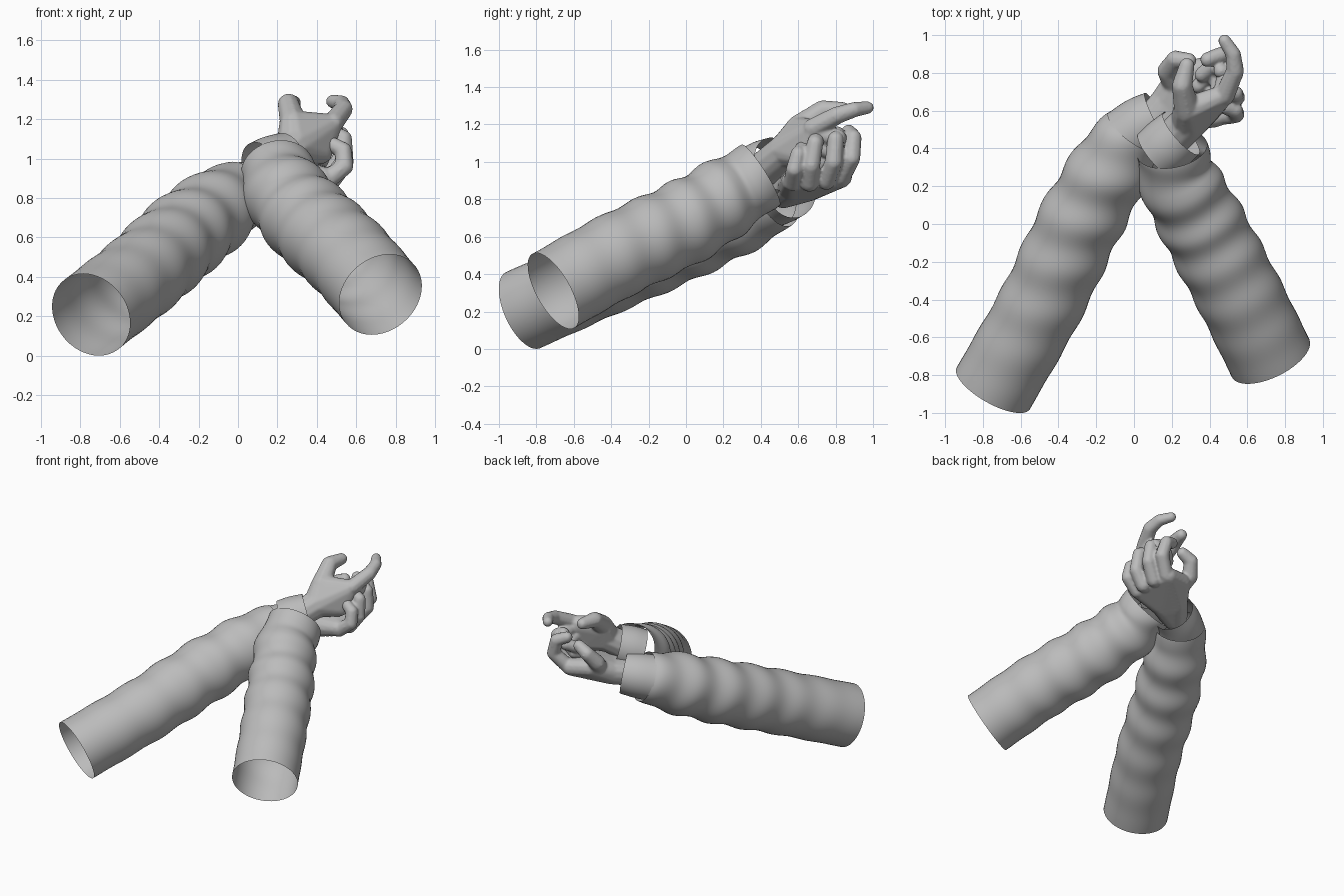
import bpy, bmesh, math
from mathutils import Vector, Matrix

cube = bpy.data.objects.get("Cube")
if cube:
    bpy.data.objects.remove(cube)

GREY = (0.5, 0.5, 0.5, 1)
mat = bpy.data.materials.new("plain grey")
mat.use_nodes = True
mat.diffuse_color = GREY
mat.node_tree.nodes["Principled BSDF"].inputs["Base Color"].default_value = GREY


def finish(bm, name):
    mesh = bpy.data.meshes.new(name)
    bm.to_mesh(mesh)
    bm.free()
    mesh.materials.append(mat)
    obj = bpy.data.objects.new(name, mesh)
    bpy.context.collection.objects.link(obj)
    for poly in mesh.polygons:
        poly.use_smooth = True
    return obj


def spline(knots, steps):
    """Smooth path through knots of (x, y, z, radius)."""
    k = [Vector(p) for p in knots]
    k = [k[0] * 2 - k[1]] + k + [k[-1] * 2 - k[-2]]
    out = []
    for a, b, c, d in zip(k, k[1:], k[2:], k[3:]):
        for i in range(steps):
            t = i / steps
            out.append(b + (c - a) * t / 2 + (a * 2 - b * 5 + c * 4 - d) * t**2 / 2
                       + (b * 3 - a - c * 3 + d) * t**3 / 2)
    return out + [k[-2]]


def tube(name, knots, steps=24, sides=48, fold=0.0, pitch=0.28, tilt=0.0):
    """Open cloth tube whose folds deepen towards the wrist."""
    path = spline(knots, steps)
    bm = bmesh.new()
    rings, dist = [], 0
    total = sum((b - a).to_3d().length for a, b in zip(path, path[1:]))
    for i, p in enumerate(path):
        ahead, behind = path[min(i + 1, len(path) - 1)], path[max(i - 1, 0)]
        tangent = (ahead - behind).to_3d().normalized()
        side = tangent.cross(Vector((0, 0, 1))).normalized()
        up = side.cross(tangent)
        if i:
            dist += (p - path[i - 1]).to_3d().length
        amount = fold * min(1, 1.4 * dist / total)
        ring = []
        for j in range(sides):
            a = math.tau * j / sides
            wave = math.cos(math.tau * (total - dist) / pitch + tilt * math.cos(a) + math.sin(2 * a) / 2)
            r = p.w + amount * wave
            ring.append(bm.verts.new(p.to_3d() + (side * math.cos(a) + up * math.sin(a)) * r))
        rings.append(ring)
    for lo, hi in zip(rings, rings[1:]):
        for j in range(sides):
            n = (j + 1) % sides
            bm.faces.new((lo[j], lo[n], hi[n], hi[j]))
    finish(bm, name)


def hull(bm, balls):
    """Rounded solid wrapped around balls of (x, y, z, radius)."""
    part = bmesh.new()
    for *pos, r in balls:
        bmesh.ops.create_icosphere(part, subdivisions=2, radius=r, matrix=Matrix.Translation(pos))
    made = bmesh.ops.convex_hull(part, input=part.verts)
    inner = {v for v in made["geom_interior"] if isinstance(v, bmesh.types.BMVert)}
    bmesh.ops.delete(part, geom=list(inner), context="VERTS")
    temp = bpy.data.meshes.new("temp")
    part.to_mesh(temp)
    part.free()
    bm.from_mesh(temp)
    bpy.data.meshes.remove(temp)


def hand(name, solids, fingers):
    bm = bmesh.new()
    for balls in solids:
        hull(bm, balls)
    for root, tip, joints in fingers:
        balls = [(*p, root + (tip - root) * i / (len(joints) - 1)) for i, p in enumerate(joints)]
        for pair in zip(balls, balls[1:]):
            hull(bm, pair)
    obj = finish(bm, name)
    remesh = obj.modifiers.new("blend", "REMESH")
    remesh.mode = "VOXEL"
    remesh.voxel_size = 0.009
    remesh.use_smooth_shade = True
    soften = obj.modifiers.new("soften", "SMOOTH")
    soften.factor, soften.iterations = 0.5, 4


# Sleeves and their cuffs
tube("right_sleeve", [(-.745, -.87, .208, .223), (-.49, -.42, .41, .223), (-.29, 0, .595, .222),
                      (-.09, .35, .755, .205), (.01, .49, .82, .165)], fold=.01, tilt=.7)
tube("right_cuff", [(-.04, .46, .81, .16), (.04, .52, .83, .155), (.125, .565, .845, .145)], steps=8)
tube("left_sleeve", [(.723, -.71, .31, .228), (.555, -.37, .5, .228), (.36, 0, .68, .225),
                     (.23, .25, .835, .207), (.2, .4, .93, .182)], fold=.01, pitch=.24, tilt=-.9)
tube("left_cuff", [(.12, .37, .94, .15), (.18, .42, .965, .152), (.25, .48, .99, .145)], steps=8)

# Cupped hand below: wrist, palm, then fingers from little finger to thumb
hand("lower_hand", [
    [(.07, .52, .84, .09), (.22, .57, .87, .085), (.17, .65, .87, .085)],
    [(.22, .57, .87, .085), (.17, .65, .87, .085), (.43, .57, .9, .06),
     (.39, .83, .92, .06), (.24, .79, .94, .065)],
], [
    (.05, .04, [(.45, .57, .89), (.54, .58, .96), (.535, .6, 1.04), (.48, .62, 1.07)]),
    (.052, .041, [(.47, .66, .89), (.54, .67, .98), (.535, .69, 1.1), (.48, .7, 1.13)]),
    (.052, .041, [(.45, .75, .9), (.53, .79, 1.0), (.52, .8, 1.12), (.46, .81, 1.15)]),
    (.052, .041, [(.41, .83, .92), (.49, .885, 1.02), (.46, .895, 1.13), (.39, .87, 1.16)]),
    (.065, .042, [(.22, .73, .92), (.18, .81, 1.0), (.22, .87, 1.08), (.29, .865, 1.12)]),
])

# Pointing hand above: wrist, palm, then index finger, thumb and curled fingers
hand("upper_hand", [
    [(.18, .43, .97, .1), (.29, .54, 1.06, .1)],
    [(.29, .54, 1.06, .1), (.47, .68, 1.17, .058), (.42, .62, 1.03, .06), (.28, .6, 1.17, .075)],
], [
    (.055, .035, [(.48, .68, 1.18), (.535, .81, 1.25), (.525, .9, 1.28), (.48, .97, 1.29)]),
    (.07, .041, [(.28, .6, 1.18), (.255, .73, 1.275), (.28, .84, 1.28)]),
    (.052, .041, [(.47, .69, 1.15), (.49, .81, 1.13), (.42, .84, 1.09), (.36, .79, 1.06)]),
    (.05, .04, [(.45, .66, 1.1), (.45, .77, 1.06), (.39, .78, 1.01), (.34, .73, 1.0)]),
    (.048, .038, [(.42, .62, 1.04), (.42, .71, .99), (.37, .73, .97)]),
])
